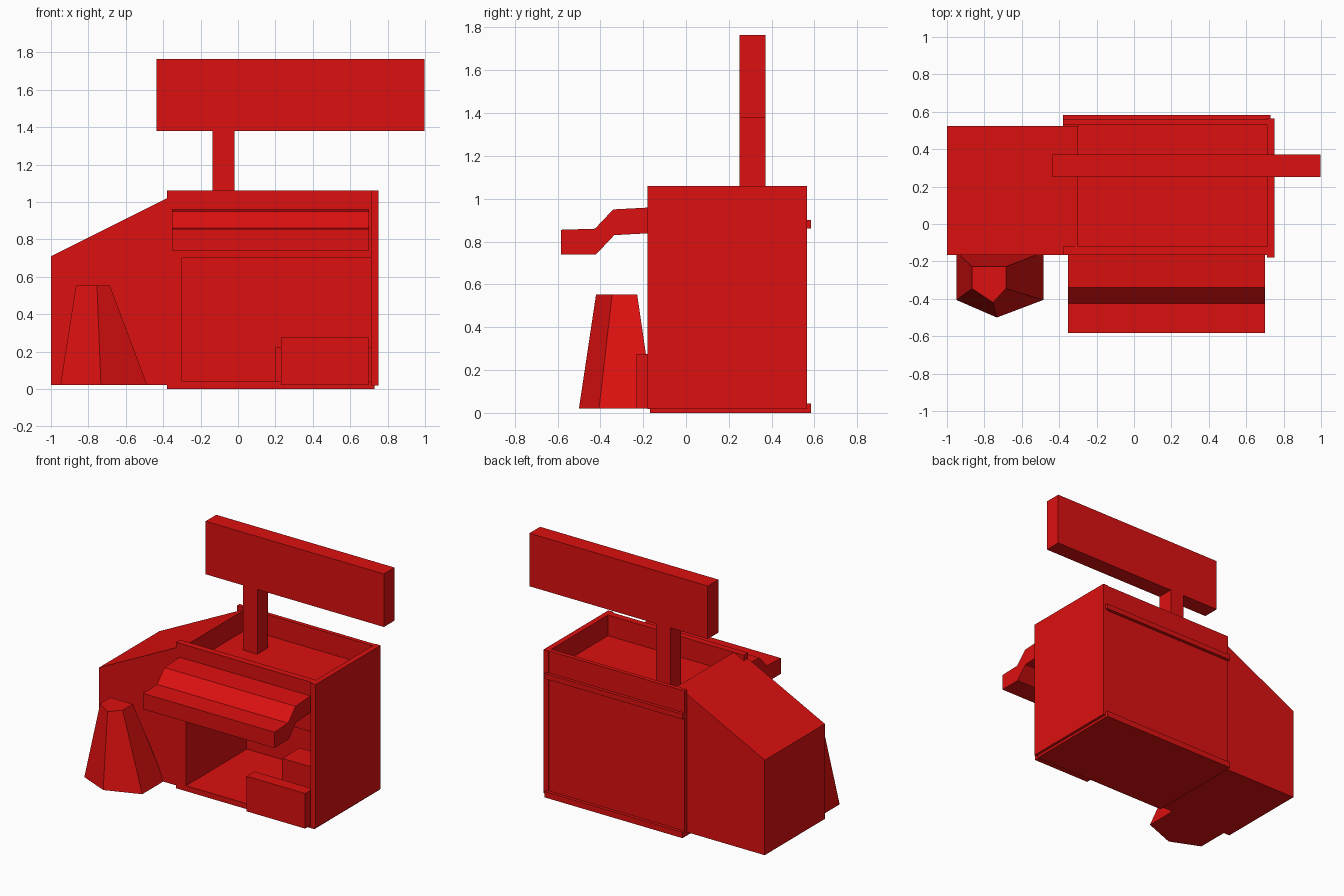
import bpy
import bmesh

if "Cube" in bpy.data.objects:
    bpy.data.objects.remove(bpy.data.objects["Cube"], do_unlink=True)

# Single flat colour
RED = (0.72, 0.005, 0.005, 1.0)
red = bpy.data.materials.new("red_paint")
red.use_nodes = True
red.diffuse_color = RED
red.node_tree.nodes["Principled BSDF"].inputs["Base Color"].default_value = RED


def loft(name, ring_a, ring_b):
    """Closed solid between two matching rings of points."""
    bm = bmesh.new()
    a = [bm.verts.new(p) for p in ring_a]
    b = [bm.verts.new(p) for p in ring_b]
    n = len(a)
    bm.faces.new(a)
    bm.faces.new(b[::-1])
    for i in range(n):
        j = (i + 1) % n
        bm.faces.new((a[j], a[i], b[i], b[j]))
    bmesh.ops.recalc_face_normals(bm, faces=bm.faces)
    mesh = bpy.data.meshes.new(name)
    bm.to_mesh(mesh)
    bm.free()
    mesh.materials.append(red)
    obj = bpy.data.objects.new(name, mesh)
    bpy.context.collection.objects.link(obj)
    return obj


def box(name, xs, ys, zs):
    ring = [(xs[0], ys[0]), (xs[1], ys[0]), (xs[1], ys[1]), (xs[0], ys[1])]
    return loft(name, [(x, y, zs[0]) for x, y in ring],
                [(x, y, zs[1]) for x, y in ring])


LEFT, RIGHT = -0.38, 0.73          # shell width
INNER_L, INNER_R = -0.30, 0.71     # room width
FRONT, BACK = -0.167, 0.56
INNER_F, INNER_B = -0.12, 0.53
TOP, CEILING, ROOF = 1.06, 0.70, 0.91

# Open-fronted booth shell
box("base_slab", (LEFT, RIGHT), (FRONT, BACK), (0, 0.02))
box("room_floor", (INNER_L, INNER_R), (FRONT, INNER_B), (0.01, 0.04))
box("front_post", (LEFT, INNER_L), (FRONT, INNER_F), (0.01, TOP))
box("front_header", (INNER_L, INNER_R), (FRONT, INNER_F), (CEILING, TOP))
box("roof_block", (INNER_L, INNER_R), (INNER_F, INNER_B), (CEILING, ROOF))
box("back_wall", (LEFT, RIGHT), (INNER_B, BACK), (0.01, TOP))
box("side_wall", (INNER_R, 0.75), (-0.18, 0.565), (0.018, TOP))

# Raised strips on the back
for name, zs in (("lower_back_strip", (0, 0.043)), ("upper_back_strip", (0.862, 0.9))):
    box(name, (LEFT, RIGHT), (BACK - 0.01, 0.583), zs)

# Sloped annex, which also closes the side of the room
annex = [(-1, 0.02), (INNER_L, 0.02), (INNER_L, TOP), (-1, 0.71)]
loft("sloped_annex", [(x, -0.165, z) for x, z in annex],
     [(x, 0.525, z) for x, z in annex])

# Bent awning
awning = [(-0.15, 0.96), (-0.34, 0.95), (-0.425, 0.86), (-0.583, 0.855),
          (-0.583, 0.74), (-0.42, 0.74), (-0.335, 0.83), (-0.15, 0.84)]
loft("awning", [(-0.353, y, z) for y, z in awning],
     [(0.70, y, z) for y, z in awning])

# Counters
box("front_counter", (0.23, 0.70), (-0.23, -0.14), (0.02, 0.275))
box("inner_counter", (0.20, INNER_R), (0.22, 0.42), (0.03, 0.225))

# Sign on a pole
box("sign_pole", (-0.135, -0.02), (0.25, 0.372), (ROOF - 0.02, 1.39))
box("sign_board", (-0.435, 0.997), (0.25, 0.372), (1.38, 1.765))

# Five-sided tapered bin beside the annex
bin_base = [(-0.95, -0.15), (-0.485, -0.15), (-0.485, -0.406), (-0.733, -0.5), (-0.95, -0.406)]
bin_top = [(-0.866, -0.228), (-0.685, -0.228), (-0.685, -0.345), (-0.754, -0.42), (-0.866, -0.345)]
loft("tapered_bin", [(x, y, 0.02) for x, y in bin_base],
     [(x, y, 0.553) for x, y in bin_top])
